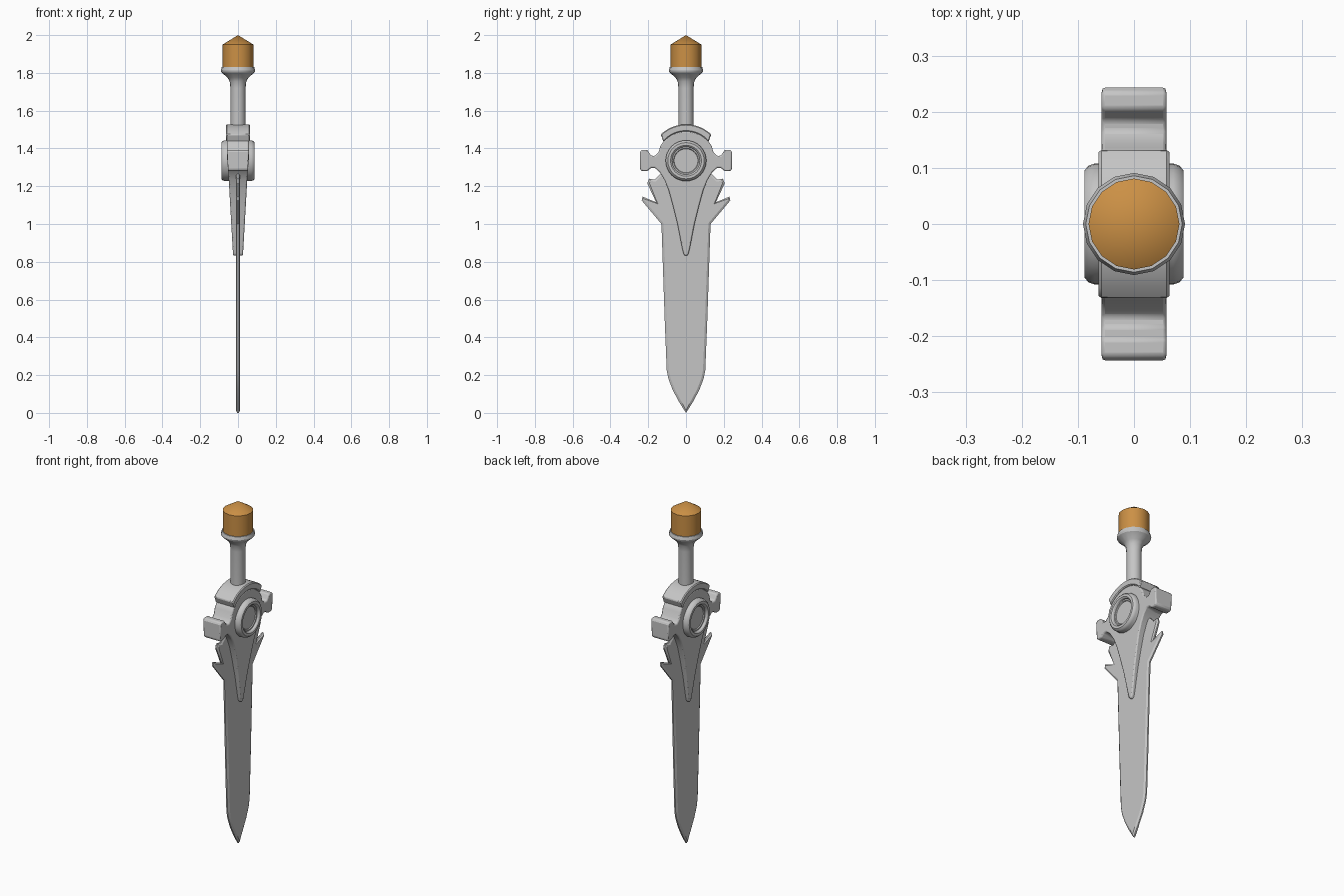
import bpy, bmesh
from math import sin, cos, pi, radians
from mathutils import Matrix

if "Cube" in bpy.data.objects:
    bpy.data.objects.remove(bpy.data.objects["Cube"])

HUB_Z = 1.335


def material(name, colour):
    m = bpy.data.materials.new(name)
    m.use_nodes = True
    m.diffuse_color = colour
    m.node_tree.nodes["Principled BSDF"].inputs["Base Color"].default_value = colour
    return m


steel = material("steel grey", (0.56, 0.56, 0.56, 1))
amber = material("amber", (0.60, 0.28, 0.06, 1))


def finish(bm, name, mat, bevel=0, segments=2):
    bmesh.ops.recalc_face_normals(bm, faces=bm.faces)
    mesh = bpy.data.meshes.new(name)
    bm.to_mesh(mesh)
    bm.free()
    mesh.materials.append(mat)
    ob = bpy.data.objects.new(name, mesh)
    bpy.context.collection.objects.link(ob)
    if bevel:
        mod = ob.modifiers.new("Bevel", "BEVEL")
        mod.width, mod.segments = bevel, segments
        mod.limit_method, mod.angle_limit = "ANGLE", radians(35)
    bpy.ops.object.select_all(action="DESELECT")
    ob.select_set(True)
    bpy.context.view_layer.objects.active = ob
    bpy.ops.object.shade_smooth_by_angle(angle=radians(30))
    return ob


def slab(half, width):
    """Mirror a half outline (y, z) across y and extrude it to x = +-width(z)."""
    outline = half + [(-y, z) for y, z in reversed(half) if y > 0]
    bm = bmesh.new()
    rings = [[bm.verts.new((s * width(z), y, z)) for y, z in outline] for s in (-1, 1)]
    caps = [bm.faces.new(r) for r in rings]
    n = len(outline)
    for i in range(n):
        j = (i + 1) % n
        bm.faces.new((rings[0][i], rings[0][j], rings[1][j], rings[1][i]))
    bmesh.ops.recalc_face_normals(bm, faces=bm.faces)
    return bm, caps


def lathe(profile, sides, along_x=False):
    """Spin (radius, height) points round z, optionally laid along x."""
    bm = bmesh.new()
    rings = []
    for r, h in profile:
        count = 1 if r == 0 else sides
        rings.append([bm.verts.new((r * cos(2 * pi * i / sides),
                                    r * sin(2 * pi * i / sides), h)) for i in range(count)])
    for a, b in zip(rings, rings[1:]):
        for i in range(sides):
            j = (i + 1) % sides
            quad = [a[i % len(a)], a[j % len(a)], b[j % len(b)], b[i % len(b)]]
            bm.faces.new(list(dict.fromkeys(quad)))
    if along_x:
        bm.transform(Matrix.Translation((0, 0, HUB_Z)) @ Matrix.Rotation(pi / 2, 4, "Y"))
    return bm


def arc(radius, start, end, steps):
    """Points round the hub, angles measured from the top."""
    angles = [radians(start + (end - start) * i / steps) for i in range(steps + 1)]
    return [(max(radius * sin(a), 0) if a else 0, HUB_Z + radius * cos(a)) for a in angles]


# Blade with two barbs on each side and ground edges
blade_half = [(0, 0), (0.035, 0.055), (0.07, 0.12), (0.093, 0.18), (0.102, 0.225),
              (0.113, 0.5), (0.13, 1.0), (0.235, 1.125), (0.23, 1.145), (0.158, 1.115),
              (0.205, 1.215), (0.195, 1.24), (0.165, 1.235), (0.12, 1.28), (0, 1.34)]
bm, caps = slab(blade_half, lambda z: 0.004)
bmesh.ops.inset_individual(bm, faces=caps, thickness=0.012, depth=0.007)
finish(bm, "blade", steel)


# Guard: round body, flared arms and a long tapering tongue
def guard_width(z):
    if z < 1.25:
        return 0.026 + (z - 0.83) * 0.057
    return min(0.05 + (z - 1.25) * 0.08, 0.058)


guard_half = [(0, 0.83), (0.012, 0.838), (0.02, 0.87), (0.045, 1.0), (0.07, 1.1),
              (0.092, 1.18), (0.115, 1.235), (0.14, 1.275), (0.165, 1.297), (0.185, 1.297),
              (0.205, 1.28), (0.235, 1.28), (0.243, 1.29), (0.243, 1.38), (0.235, 1.393),
              (0.205, 1.393), (0.185, 1.362), (0.165, 1.36), (0.145, 1.38)]
guard_half += arc(0.157, 60, 0, 6)
bm, caps = slab(guard_half, guard_width)
finish(bm, "guard", steel, bevel=0.008)

# Curved cap over the top of the guard
cap_half = arc(0.155, 0, 50, 6) + arc(0.193, 44, 0, 6)
bm, caps = slab(cap_half, lambda z: 0.063)
finish(bm, "guard_cap", steel, bevel=0.005, segments=1)

# Hub with a raised rim and sunken centre on both faces
hub_side = [(0.108, 0.07), (0.104, 0.081), (0.096, 0.088), (0.082, 0.088),
            (0.076, 0.083), (0.073, 0.073), (0.066, 0.073), (0.063, 0.068), (0, 0.068)]
hub_profile = [(r, -x) for r, x in reversed(hub_side)] + hub_side
finish(lathe(hub_profile, 32, along_x=True), "hub", steel)

# Grip flaring into a collar
grip_profile = [(0, 1.45), (0.04, 1.45), (0.04, 1.72), (0.044, 1.755), (0.055, 1.775),
                (0.088, 1.803), (0.091, 1.812), (0.086, 1.83), (0, 1.83)]
finish(lathe(grip_profile, 16), "grip", steel)

# Pointed pommel
pommel_profile = [(0, 1.825), (0.081, 1.825), (0.081, 1.95), (0, 2.0)]
finish(lathe(pommel_profile, 16), "pommel", amber)
